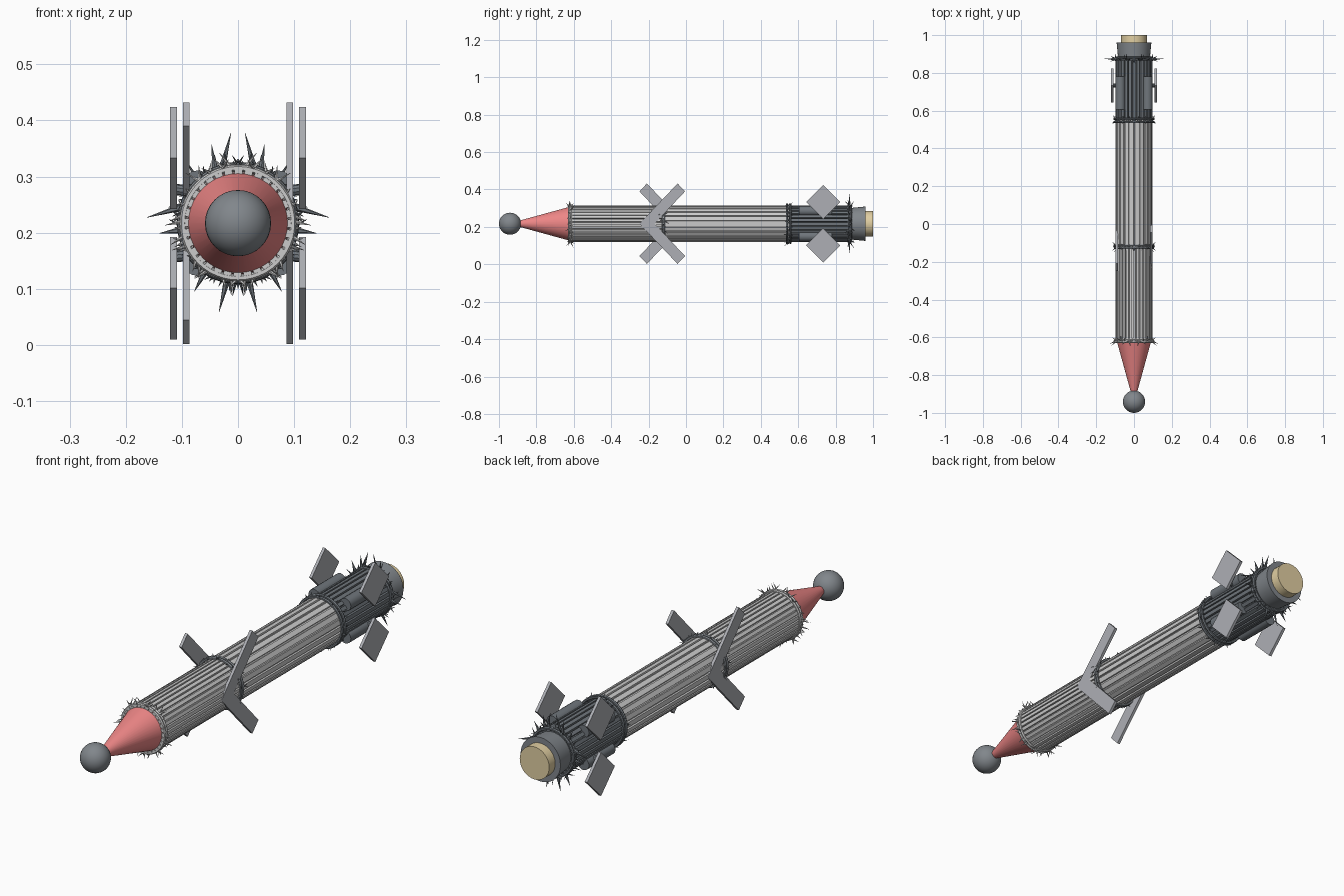
import bpy, bmesh, math, random
from mathutils import Vector, Matrix

if "Cube" in bpy.data.objects:
    bpy.data.objects.remove(bpy.data.objects["Cube"])

random.seed(4)
CZ = 0.217  # height of the long axis


def material(name, c):
    m = bpy.data.materials.new(name)
    m.diffuse_color = (*c, 1)
    m.use_nodes = True
    m.node_tree.nodes["Principled BSDF"].inputs["Base Color"].default_value = m.diffuse_color
    return m


LIGHT = material("light_grey", (0.72, 0.72, 0.72))
DARK = material("dark_grey", (0.16, 0.18, 0.20))
MID = material("mid_grey", (0.22, 0.24, 0.26))
FIN = material("fin_grey", (0.42, 0.43, 0.46))
RED = material("red", (0.85, 0.24, 0.24))
TAN = material("tan", (0.75, 0.62, 0.36))


def finish(name, bm, mat, smooth=False):
    bmesh.ops.recalc_face_normals(bm, faces=bm.faces[:])
    me = bpy.data.meshes.new(name)
    bm.to_mesh(me)
    bm.free()
    me.materials.append(mat)
    ob = bpy.data.objects.new(name, me)
    bpy.context.collection.objects.link(ob)
    if smooth:
        bpy.ops.object.select_all(action='DESELECT')
        ob.select_set(True)
        bpy.context.view_layer.objects.active = ob
        bpy.ops.object.shade_smooth_by_angle()
    return ob


def add_cone(bm, a, b, r1, r2, seg):
    a, b = Vector(a), Vector(b)
    d = b - a
    mat = Matrix.Translation((a + b) / 2) @ d.to_track_quat('Z', 'Y').to_matrix().to_4x4()
    bmesh.ops.create_cone(bm, cap_ends=True, segments=seg, radius1=r1, radius2=r2,
                          depth=d.length, matrix=mat)


def tube(name, y0, y1, r0, r1, mat, seg=40):
    bm = bmesh.new()
    add_cone(bm, (0, y0, CZ), (0, y1, CZ), r0, r1, seg)
    return finish(name, bm, mat, True)


def prism(name, pts, mat, axis, lo, hi):
    """Extrude a closed outline: axis 'y' takes (x, z), axis 'x' takes (y, z)."""
    bm = bmesh.new()
    put = (lambda p, t: (p[0], t, p[1])) if axis == 'y' else (lambda p, t: (t, p[0], p[1]))
    face = bm.faces.new([bm.verts.new(put(p, lo)) for p in pts])
    ext = bmesh.ops.extrude_face_region(bm, geom=[face])
    vec = Vector((0, hi - lo, 0)) if axis == 'y' else Vector((hi - lo, 0, 0))
    bmesh.ops.translate(bm, vec=vec, verts=[v for v in ext['geom'] if isinstance(v, bmesh.types.BMVert)])
    return finish(name, bm, mat)


def fluted(name, y0, y1, n, r_in, r_out, mat):
    pts = []
    for i in range(n):
        for f, r in ((-0.40, r_out), (0.30, r_out), (0.36, r_in), (0.54, r_in)):
            a = 2 * math.pi * (i + f) / n
            pts.append((r * math.cos(a), CZ + r * math.sin(a)))
    return prism(name, pts, mat, 'y', y0, y1)


# Nose ball, cone and tail stages
bm = bmesh.new()
bmesh.ops.create_uvsphere(bm, u_segments=32, v_segments=16, radius=0.059,
                          matrix=Matrix.Translation((0, -0.941, CZ)))
finish("nose_ball", bm, MID, True)
tube("nose_cone", -0.90, -0.62, 0.014, 0.091, RED)
tube("tail_collar", 0.86, 0.96, 0.082, 0.092, MID)
tube("tail_plug", 0.955, 1.0, 0.068, 0.068, TAN)

# Ribbed body sections
fluted("front_body", -0.63, -0.12, 32, 0.089, 0.098, LIGHT)
fluted("middle_body", -0.12, 0.55, 22, 0.091, 0.098, LIGHT)
fluted("rear_body", 0.55, 0.88, 28, 0.084, 0.097, DARK)


def ring(name, y, r, thick, mat):
    bpy.ops.mesh.primitive_torus_add(major_segments=48, minor_segments=6, major_radius=r,
                                     minor_radius=thick, location=(0, y, CZ),
                                     rotation=(math.pi / 2, 0, 0))
    ob = bpy.context.object
    ob.name = name
    ob.data.materials.append(mat)


def spikes(name, y, n, reach, mat):
    """Thorns leaning randomly outward around a ring, mirrored left to right."""
    bm = bmesh.new()
    for i in range(n):
        a = -math.pi / 2 + math.pi * (i + random.random() * 0.6) / n
        b = a + random.uniform(-0.2, 0.2)
        r = random.uniform(0.107, reach)
        dy = random.uniform(-0.028, 0.028)
        for s in (-1, 1):
            add_cone(bm, (s * 0.096 * math.cos(a), y, CZ + 0.096 * math.sin(a)),
                     (s * r * math.cos(b), y + dy, CZ + r * math.sin(b)), 0.0045, 0.0003, 5)
    finish(name, bm, mat)


# Thorny wire rings
for tag, ys, r, reach, mat in (("nose", (-0.625, -0.612), 0.098, 0.13, LIGHT),
                               ("middle", (-0.127, -0.114), 0.102, 0.116, MID),
                               ("rear", (0.541, 0.559), 0.103, 0.120, DARK),
                               ("tail", (0.868, 0.882), 0.096, 0.130, DARK)):
    for k, y in enumerate(ys):
        ring(f"{tag}_ring_{k}", y, r, 0.006, mat)
    spikes(f"{tag}_thorns", sum(ys) / 2, 26, reach, mat)

# Long thorns at the tail
bm = bmesh.new()
for bx, bz, tx, tz in ((0.030, 0.092, 0.0125, 0.161), (0.040, 0.088, 0.047, 0.140),
                       (0.095, 0.030, 0.163, 0.010), (0.098, -0.012, 0.140, -0.018),
                       (0.018, -0.095, 0.034, -0.159), (0.055, -0.080, 0.078, -0.122),
                       (0.070, 0.070, 0.088, 0.105)):
    for s in (-1, 1):
        add_cone(bm, (s * bx, 0.872, CZ + bz), (s * tx, 0.876, CZ + tz), 0.007, 0.0003, 6)
finish("long_tail_thorns", bm, DARK)

# Swept chevron wings, the left one turned half round
half = [(-0.249, 0), (-0.045, 0.215), (-0.005, 0.173), (-0.168, 0)]
chevron = half + [(half[2][0], -half[2][1]), (half[1][0], -half[1][1])]
for side, s in (("right", 1), ("left", -1)):
    pts = [(-0.127 + s * (y + 0.127), CZ + z) for y, z in chevron]
    prism(f"{side}_wing", pts, FIN, 'x', s * 0.086, s * 0.098)

# Diamond tail fins with pods
for side, s in (("right", 1), ("left", -1)):
    for level, t in (("upper", 1), ("lower", -1)):
        c, d = CZ + t * 0.116, 0.091
        prism(f"{side}_{level}_fin", [(0.733 + d, c), (0.733, c + d), (0.733 - d, c), (0.733, c - d)],
              FIN, 'x', s * 0.109, s * 0.121)
        bm = bmesh.new()
        add_cone(bm, (s * 0.072, 0.605, CZ + t * 0.068), (s * 0.072, 0.78, CZ + t * 0.068),
                 0.026, 0.026, 16)
        add_cone(bm, (s * 0.07, 0.733, CZ + t * 0.055), (s * 0.112, 0.733, CZ + t * 0.06),
                 0.010, 0.010, 10)
        finish(f"{side}_{level}_pod", bm, DARK, True)
